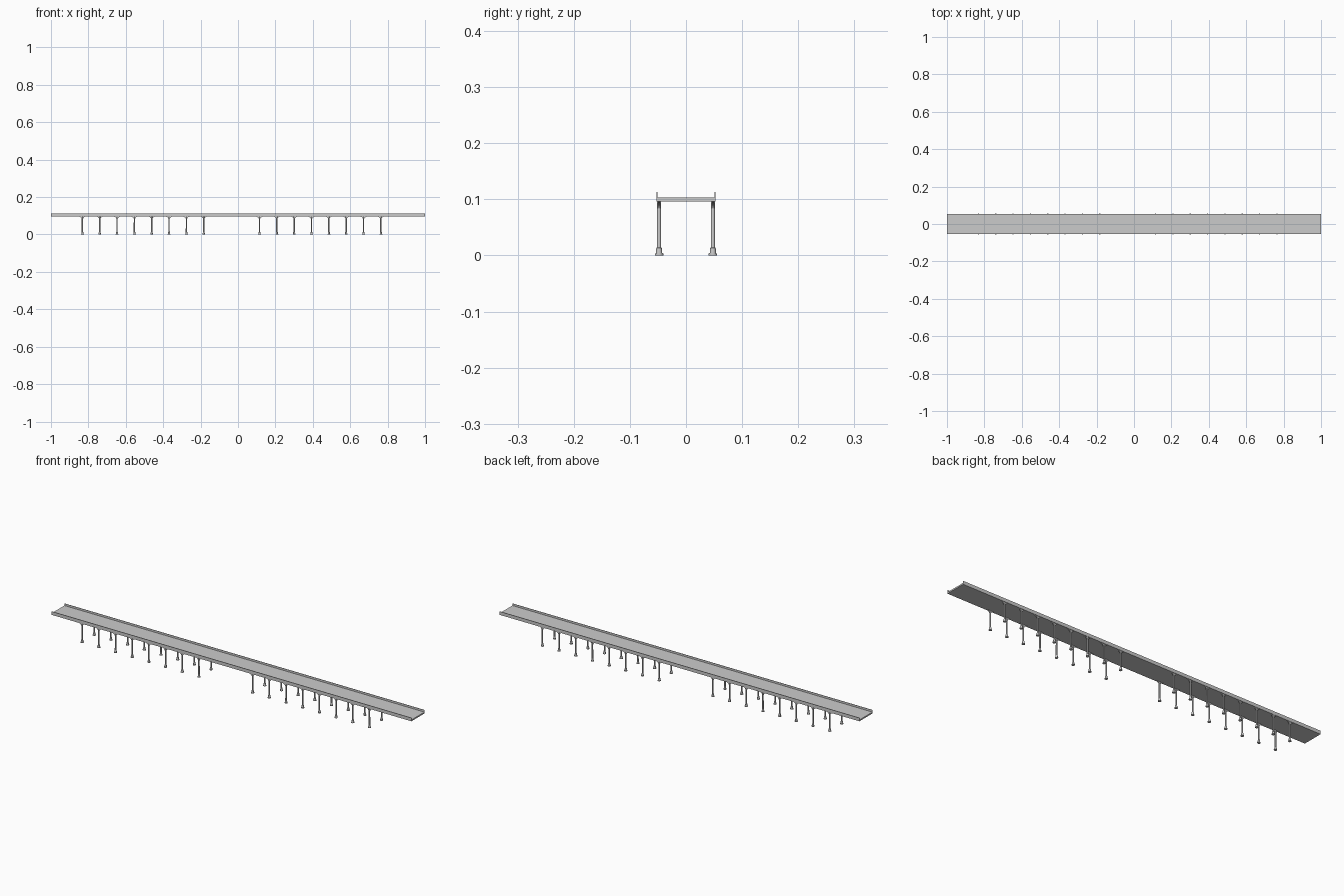
import bpy, bmesh, math

if "Cube" in bpy.data.objects:
    bpy.data.objects.remove(bpy.data.objects["Cube"])


def make_object(name, bm):
    bmesh.ops.recalc_face_normals(bm, faces=bm.faces)
    mesh = bpy.data.meshes.new(name)
    bm.to_mesh(mesh)
    bm.free()
    ob = bpy.data.objects.new(name, mesh)
    bpy.context.collection.objects.link(ob)
    return ob


def add_box(bm, x0, x1, y0, y1, z0, z1):
    vs = bmesh.ops.create_cube(bm, size=1)["verts"]
    for v in vs:
        v.co.x = x0 if v.co.x < 0 else x1
        v.co.y = y0 if v.co.y < 0 else y1
        v.co.z = z0 if v.co.z < 0 else z1


def add_lathe(bm, x, y, profile, sides):
    rings = [[bm.verts.new((x + r * math.cos(2 * math.pi * i / sides),
                            y + r * math.sin(2 * math.pi * i / sides), z))
              for i in range(sides)] for r, z in profile]
    for a, b in zip(rings, rings[1:]):
        for i in range(sides):
            j = (i + 1) % sides
            bm.faces.new((a[i], a[j], b[j], b[i]))
    bm.faces.new(rings[0][::-1])
    bm.faces.new(rings[-1])


def add_bracket(bm, x, y, side):
    # spandrel filling the corner between column and deck, with a concave edge
    start, radius, top, half = 0.002, 0.018, 0.0975, 0.0018
    pts = [(start, top)]
    for i in range(9):
        a = math.pi - i * math.pi / 2 / 8
        pts.append((start + radius * (1 + math.cos(a)),
                    top - 0.002 - radius * (1 - math.sin(a))))
    pts.append((start + radius, top))
    front = [bm.verts.new((x + side * px, y - half, z)) for px, z in pts]
    back = [bm.verts.new((x + side * px, y + half, z)) for px, z in pts]
    bm.faces.new(front)
    bm.faces.new(back[::-1])
    for i in range(len(pts)):
        j = (i + 1) % len(pts)
        bm.faces.new((front[i], front[j], back[j], back[i]))


# road deck slab
bm = bmesh.new()
add_box(bm, -1, 1, -0.052, 0.052, 0.096, 0.103)
make_object("deck", bm)

# thin side walls along the deck
bm = bmesh.new()
for s in (-1, 1):
    ys = sorted((s * 0.0505, s * 0.0525))
    add_box(bm, -1, 1, *ys, 0.096, 0.113)
make_object("side_walls", bm)

# two groups of eight column pairs with a gap between them
column_xs = [start + i * 0.0927 for start in (-0.832, 0.115) for i in range(8)]
column_profile = [(0.0058, 0.003), (0.0050, 0.013), (0.0036, 0.0145),
                  (0.0034, 0.0965)]
columns, feet, brackets = bmesh.new(), bmesh.new(), bmesh.new()
for x in column_xs:
    for y in (-0.048, 0.048):
        add_lathe(columns, x, y, column_profile, 12)
        add_lathe(feet, x, y, [(0.0075, 0), (0.0075, 0.003)], 16)
        for side in (-1, 1):
            add_bracket(brackets, x, y, side)

for name, bm in (("columns", columns), ("column_feet", feet),
                 ("deck_brackets", brackets)):
    ob = make_object(name, bm)
    bpy.context.view_layer.objects.active = ob
    ob.select_set(True)
    bpy.ops.object.shade_smooth_by_angle(angle=math.radians(35))
    ob.select_set(False)
